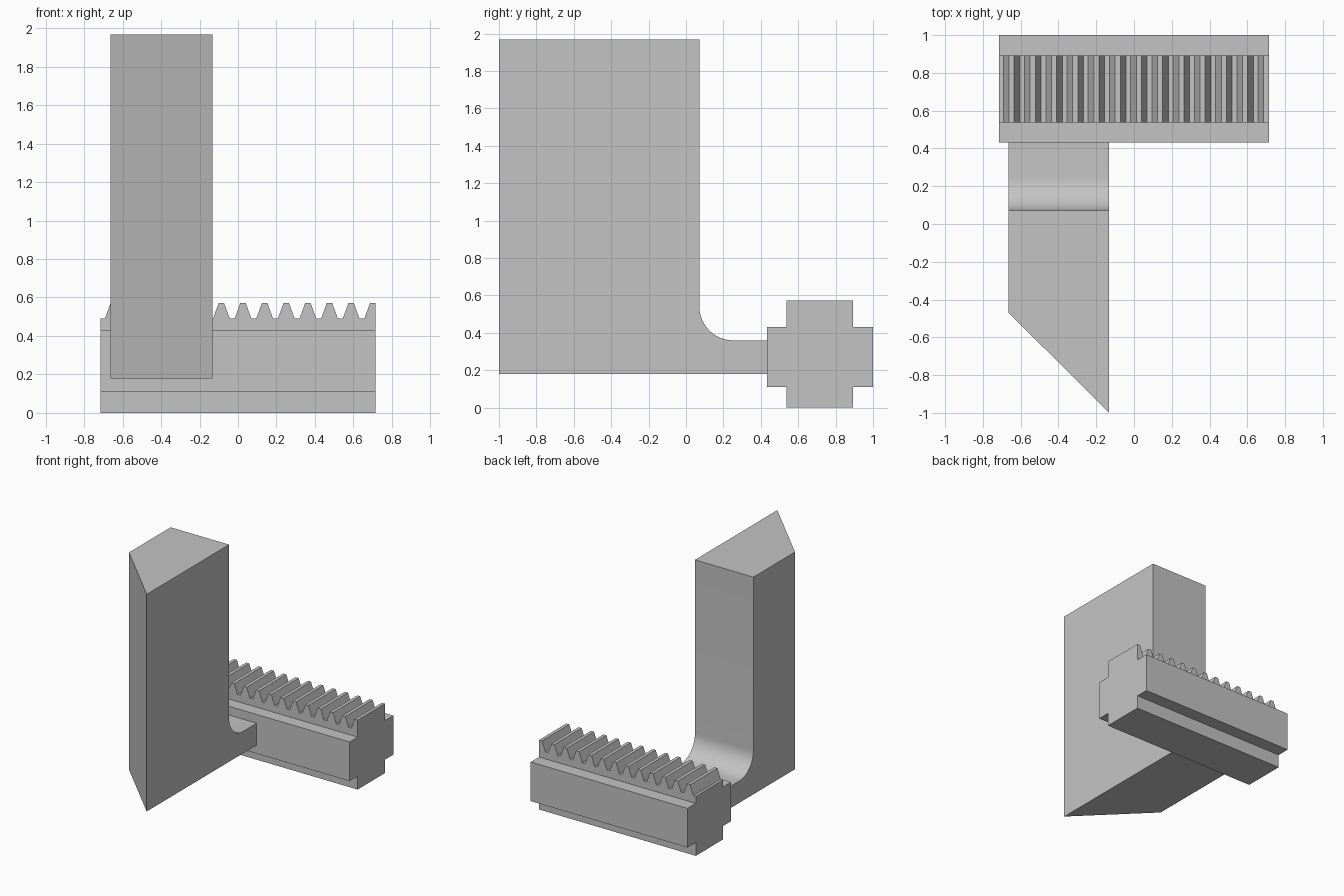
import bpy, bmesh, math
from mathutils import Vector

cube = bpy.data.objects.get("Cube")
if cube:
    bpy.data.objects.remove(cube, do_unlink=True)

grey = bpy.data.materials.new("light grey")
grey.use_nodes = True
colour = (0.55, 0.55, 0.55, 1)
grey.diffuse_color = colour
grey.node_tree.nodes["Principled BSDF"].inputs["Base Color"].default_value = colour


def add_prism(bm, points, direction):
    """Extrude a closed 3D outline along a direction."""
    face = bm.faces.new([bm.verts.new(p) for p in points])
    top = bmesh.ops.extrude_face_region(bm, geom=[face])["geom"]
    verts = [v for v in top if isinstance(v, bmesh.types.BMVert)]
    bmesh.ops.translate(bm, vec=direction, verts=verts)


def make_object(name, bm):
    bmesh.ops.recalc_face_normals(bm, faces=bm.faces)
    mesh = bpy.data.meshes.new(name)
    bm.to_mesh(mesh)
    bm.free()
    mesh.materials.append(grey)
    obj = bpy.data.objects.new(name, mesh)
    bpy.context.collection.objects.link(obj)
    return obj


# Toothed rack: cross-shaped bar along x
HALF = 0.714
Y0, Y1, Y2, Y3 = 0.432, 0.537, 0.892, 1.0
Z1, Z2, TIP = 0.11, 0.432, 0.572
cross = [(Y1, 0), (Y2, 0), (Y2, Z1), (Y3, Z1), (Y3, Z2), (Y2, Z2),
         (Y2, TIP), (Y1, TIP), (Y1, Z2), (Y0, Z2), (Y0, Z1), (Y1, Z1)]
bm = bmesh.new()
add_prism(bm, [(-HALF, y, z) for y, z in cross], (2 * HALF, 0, 0))
rack = make_object("toothed_rack", bm)

# Gaps between the teeth, as tapered slots
PITCH, FLANK, VALLEY, ROOT = 0.1124, 0.03, 0.025, 0.49
flare = FLANK * 1.2
high = ROOT + (TIP - ROOT) * 1.2
bm = bmesh.new()
for i in range(13):
    right = -0.692 + i * PITCH
    left = right - VALLEY
    slot = [(left, ROOT), (right, ROOT), (right + flare, high), (left - flare, high)]
    add_prism(bm, [(x, Y1 - 0.04, z) for x, z in slot], (0, Y2 - Y1 + 0.08, 0))
cutter = make_object("tooth_gap_cutter", bm)
cutter.hide_render = True

cut = rack.modifiers.new("tooth gaps", "BOOLEAN")
cut.operation = "DIFFERENCE"
cut.solver = "EXACT"
cut.object = cutter
bpy.context.view_layer.objects.active = rack
bpy.ops.object.modifier_apply(modifier=cut.name)
bpy.data.objects.remove(cutter, do_unlink=True)

# Upright post and foot: L profile with a rounded inside corner
X0, X1 = -0.664, -0.132
BACK, BASE, FOOT, TOP, R = 0.072, 0.18, 0.36, 1.968, 0.18
profile = [(-1, BASE), (Y0, BASE), (Y0, FOOT)]
for i in range(17):
    a = math.radians(270 - 90 * i / 16)
    profile.append((BACK + R + R * math.cos(a), FOOT + R + R * math.sin(a)))
profile += [(BACK, TOP), (-1, TOP)]
bm = bmesh.new()
add_prism(bm, [(X0, y, z) for y, z in profile], (X1 - X0, 0, 0))

# Slanted front of the post
cut_normal = Vector((X0 - X1, -1 + 0.465, 0)).normalized()
bmesh.ops.bisect_plane(bm, geom=bm.verts[:] + bm.edges[:] + bm.faces[:],
                       plane_co=(X1, -0.999, 0), plane_no=cut_normal, clear_outer=True)
bmesh.ops.holes_fill(bm, edges=[e for e in bm.edges if e.is_boundary])
post = make_object("post_and_foot", bm)

bpy.ops.object.select_all(action="DESELECT")
post.select_set(True)
bpy.context.view_layer.objects.active = post
bpy.ops.object.shade_smooth_by_angle(angle=math.radians(30))
